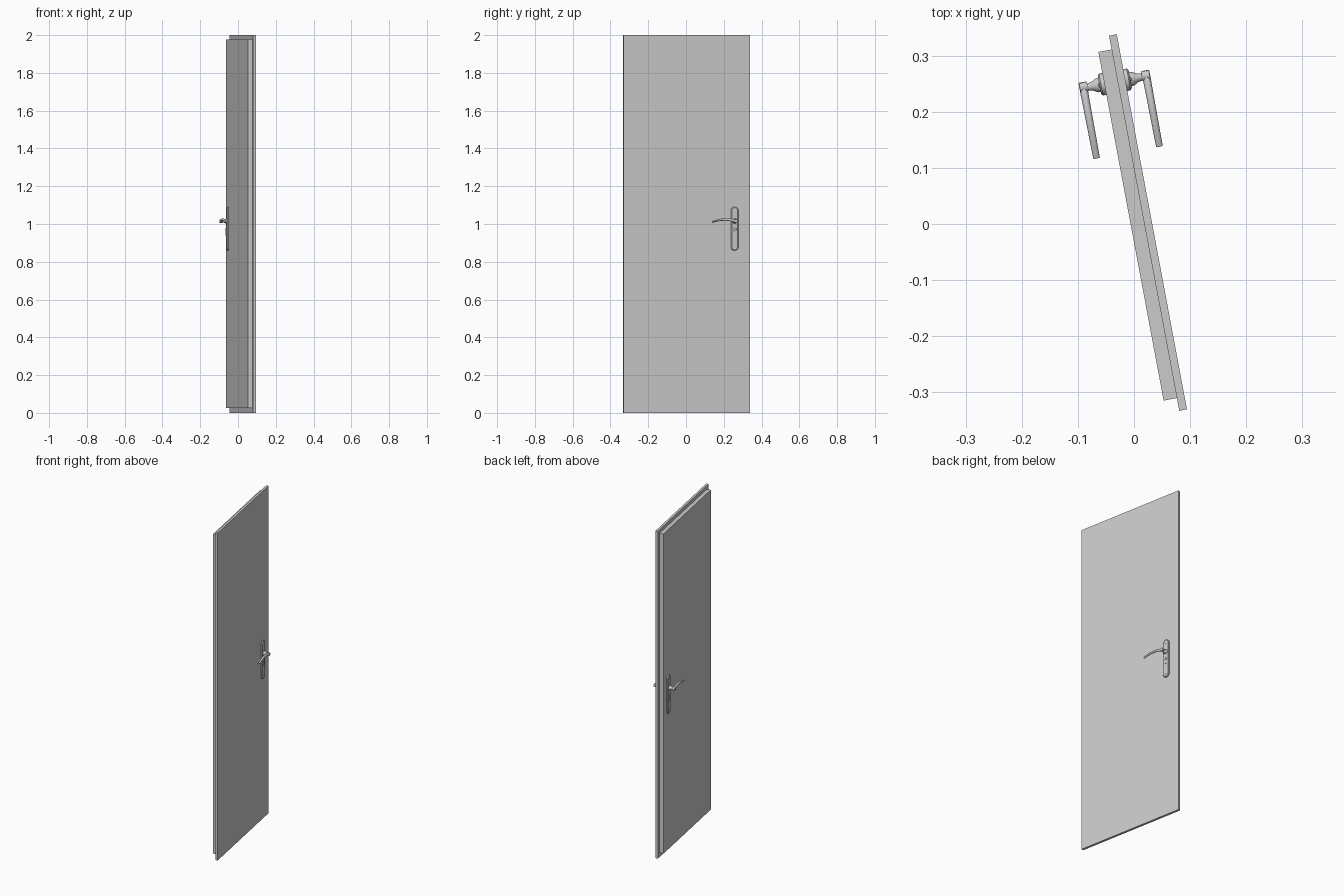
import bpy, bmesh, math
from mathutils import Matrix, Vector

cube = bpy.data.objects.get("Cube")
if cube:
    bpy.data.objects.remove(cube, do_unlink=True)

TURN = Matrix.Rotation(math.radians(10.6), 4, 'Z')   # the door stands slightly ajar
MID = 0.013                                          # middle of the door thickness
FACE = 0.019                                         # half of the door thickness
PIVOT_Y, PIVOT_Z = 0.255, 1.015

grey = bpy.data.materials.new("light grey")
grey.use_nodes = True
grey.diffuse_color = (0.6, 0.6, 0.6, 1)
grey.node_tree.nodes["Principled BSDF"].inputs["Base Color"].default_value = (0.6, 0.6, 0.6, 1)


def finish(name, bm, smooth=True):
    bmesh.ops.recalc_face_normals(bm, faces=bm.faces)
    mesh = bpy.data.meshes.new(name)
    bm.to_mesh(mesh)
    bm.free()
    mesh.materials.append(grey)
    obj = bpy.data.objects.new(name, mesh)
    bpy.context.collection.objects.link(obj)
    obj.matrix_world = TURN
    if smooth:
        bpy.ops.object.select_all(action='DESELECT')
        obj.select_set(True)
        bpy.context.view_layer.objects.active = obj
        bpy.ops.object.shade_smooth_by_angle(angle=math.radians(35))
    return obj


def slab(name, x, y, z):
    bm = bmesh.new()
    bmesh.ops.create_cube(bm, size=1)
    for v in bm.verts:
        v.co = [lo + (c + 0.5) * (hi - lo) for c, (lo, hi) in zip(v.co, (x, y, z))]
    finish(name, bm, False)


def loft(name, rings):
    """Skin a list of rings of points and cap both ends."""
    bm = bmesh.new()
    loops = [[bm.verts.new(p) for p in ring] for ring in rings]
    n = len(loops[0])
    for a, b in zip(loops, loops[1:]):
        for i in range(n):
            j = (i + 1) % n
            bm.faces.new((a[i], a[j], b[j], b[i]))
    bm.faces.new(loops[0])
    bm.faces.new(loops[-1])
    return finish(name, bm)


def pill(out, r, y, z, half, side, steps=24):
    """Ring parallel to the door: a circle, or an upright stadium if half > 0."""
    ring = []
    for i in range(steps):
        a = 2 * math.pi * (i + 0.5) / steps
        dz = half if math.sin(a) > 0 else -half
        ring.append((MID + side * (FACE + out), y + r * math.cos(a), z + dz + r * math.sin(a)))
    return ring


def turned(name, profile, y, z, side, half=0):
    return loft(name, [pill(out, r, y, z, half, side) for out, r in profile])


def lever(name, side):
    # arched grip: y, z, half depth, half height
    path = [(0.263, 1.013, 0.0070, 0.0080), (0.250, 1.016, 0.0072, 0.0085),
            (0.225, 1.022, 0.0068, 0.0070), (0.200, 1.024, 0.0066, 0.0062),
            (0.175, 1.022, 0.0064, 0.0056), (0.150, 1.017, 0.0062, 0.0050),
            (0.128, 1.011, 0.0060, 0.0045)]
    rings = []
    for i, (y, z, depth, height) in enumerate(path):
        prev, nxt = path[max(i - 1, 0)], path[min(i + 1, len(path) - 1)]
        along = Vector((0, nxt[0] - prev[0], nxt[1] - prev[1])).normalized()
        up = Vector((0, along.z, -along.y))
        centre = Vector((MID + side * (FACE + 0.038), y, z))
        ring = []
        for k in range(16):
            a = 2 * math.pi * k / 16
            ring.append(centre + Vector((depth * math.cos(a), 0, 0)) + up * height * math.sin(a))
        rings.append(ring)
    loft(name, rings)


# Door leaf with a rebated edge: wide outer sheet and narrower inner panel
slab("outer_sheet", (0.018, 0.032), (-0.342, 0.338), (0, 2))
slab("inner_panel", (-0.006, 0.018), (-0.319, 0.313), (0.025, 1.978))

# Handle sets, mirrored on the two faces
for label, side in (("outer", 1), ("inner", -1)):
    turned(label + "_backplate", [(0, 0.020), (0.006, 0.020), (0.009, 0.016)],
           PIVOT_Y, 0.975, side, half=0.096)
    turned(label + "_handle_neck",
           [(0.008, 0.0135), (0.014, 0.0125), (0.022, 0.008), (0.032, 0.006), (0.038, 0.006)],
           PIVOT_Y, PIVOT_Z, side)
    turned(label + "_handle_hub", [(0.030, 0.0085), (0.032, 0.0095), (0.044, 0.0095), (0.045, 0.0085)],
           PIVOT_Y + 0.001, PIVOT_Z, side)
    lever(label + "_lever", side)
    # lock cylinder with its lower tongue
    turned(label + "_lock_cylinder", [(0.008, 0.008), (0.012, 0.008), (0.013, 0.007)],
           PIVOT_Y, 0.972, side)
    turned(label + "_lock_tongue", [(0.008, 0.0045), (0.012, 0.0045)],
           PIVOT_Y, 0.955, side, half=0.012)
    for place, z in (("upper", 1.070), ("lower", 0.880)):
        turned(label + "_" + place + "_screw", [(0.008, 0.005), (0.010, 0.0045), (0.011, 0.002)],
               PIVOT_Y, z, side)
